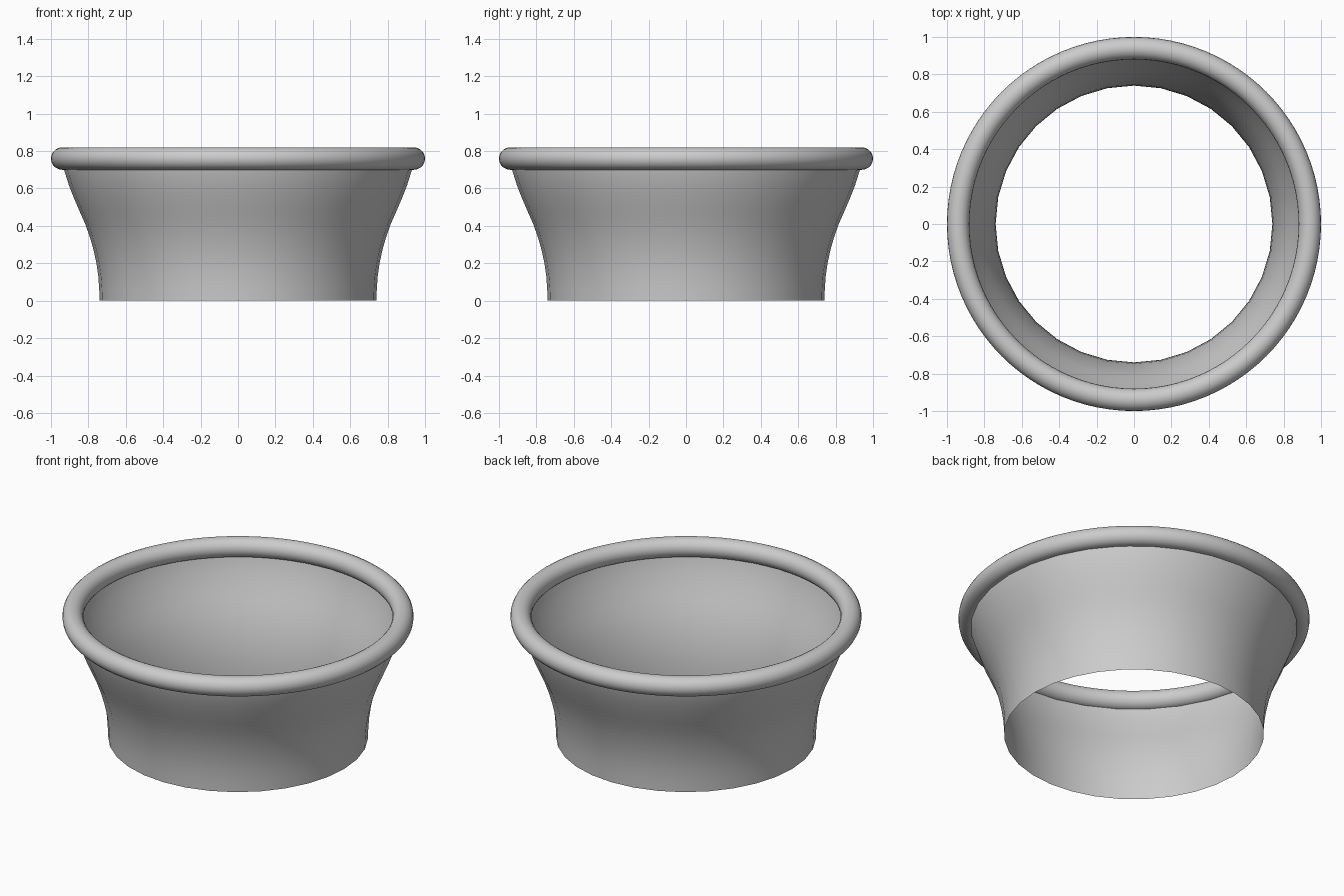
import bpy, bmesh, math

if "Cube" in bpy.data.objects:
    bpy.data.objects.remove(bpy.data.objects["Cube"])

grey = bpy.data.materials.new("plain grey")
grey.diffuse_color = (0.6, 0.6, 0.6, 1)
grey.use_nodes = True
grey.node_tree.nodes["Principled BSDF"].inputs["Base Color"].default_value = grey.diffuse_color


def revolve(name, profile, sides, closed=False):
    """Spin an (r, z) profile around z; closed joins its last point to its first."""
    bm = bmesh.new()
    rings = []
    for r, z in profile:
        rings.append([bm.verts.new((r * math.cos(math.tau * i / sides),
                                    r * math.sin(math.tau * i / sides), z))
                      for i in range(sides)])
    pairs = list(zip(rings, rings[1:]))
    if closed:
        pairs.append((rings[-1], rings[0]))
    for low, high in pairs:
        for i in range(sides):
            j = (i + 1) % sides
            bm.faces.new((low[i], low[j], high[j], high[i])).smooth = True
    mesh = bpy.data.meshes.new(name)
    bm.to_mesh(mesh)
    bm.free()
    mesh.materials.append(grey)
    ob = bpy.data.objects.new(name, mesh)
    bpy.context.collection.objects.link(ob)
    return ob


# flared single-skin wall, open at the bottom
revolve("flared_wall", [(0.74, 0), (0.742, 0.06), (0.747, 0.13), (0.757, 0.2),
                        (0.772, 0.27), (0.792, 0.34), (0.817, 0.41),
                        (0.848, 0.48), (0.878, 0.55), (0.905, 0.62),
                        (0.93, 0.70), (0.94, 0.76)], 32)

# rounded rim ring
rim = [(0.94 + 0.06 * math.cos(math.tau * k / 20),
        0.76 + 0.06 * math.sin(math.tau * k / 20)) for k in range(20)]
revolve("rim_ring", rim, 96, closed=True)
